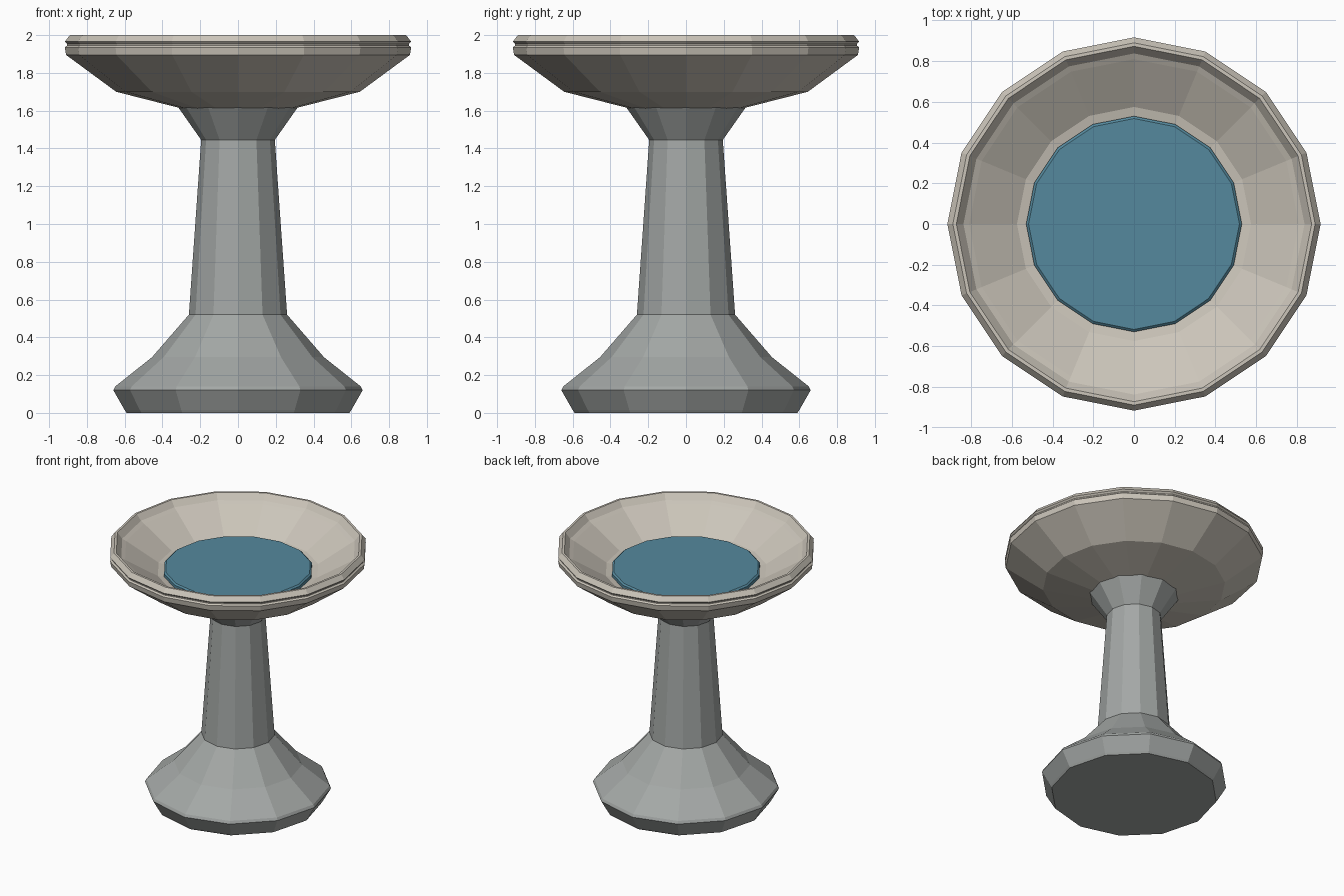
import bpy
import bmesh
from math import cos, sin, tau

cube = bpy.data.objects.get("Cube")
if cube:
    bpy.data.objects.remove(cube, do_unlink=True)


def make_material(name, color):
    mat = bpy.data.materials.new(name)
    mat.use_nodes = True
    mat.diffuse_color = (*color, 1)
    node = next(n for n in mat.node_tree.nodes if n.type == "BSDF_PRINCIPLED")
    node.inputs["Base Color"].default_value = (*color, 1)
    node.inputs["Roughness"].default_value = 0.8
    return mat


def lathe(name, profile, sides, mat):
    """Turn (radius, height) points around z, listed from bottom to top, and cap both ends."""
    bm = bmesh.new()
    rings = [[bm.verts.new((r * cos(tau * i / sides), r * sin(tau * i / sides), z))
              for i in range(sides)] for r, z in profile]
    for low, high in zip(rings, rings[1:]):
        for i in range(sides):
            j = (i + 1) % sides
            bm.faces.new((low[i], low[j], high[j], high[i]))
    bm.faces.new(rings[0][::-1])
    bm.faces.new(rings[-1])
    mesh = bpy.data.meshes.new(name)
    bm.to_mesh(mesh)
    bm.free()
    mesh.materials.append(mat)
    obj = bpy.data.objects.new(name, mesh)
    bpy.context.collection.objects.link(obj)
    return obj


light_stone = make_material("light stone", (0.60, 0.56, 0.49))
grey_stone = make_material("grey stone", (0.37, 0.39, 0.38))
water_blue = make_material("water blue", (0.09, 0.25, 0.34))

# Pedestal: chamfered foot, sloping skirt, tapered column and flared neck
lathe("pedestal", [(0.59, 0), (0.60, 0.015), (0.66, 0.12), (0.65, 0.14),
                   (0.455, 0.295), (0.26, 0.52), (0.195, 1.445), (0.318, 1.62)],
      12, grey_stone)

# Basin: underside, grooved rim, hollow inside and floor
underside = [(0.30, 1.612), (0.645, 1.70), (0.91, 1.895)]
rim = [(0.917, 1.935), (0.905, 1.945), (0.905, 1.953), (0.917, 1.965),
       (0.89, 2.0), (0.873, 2.0), (0.838, 1.955)]
inside = [(0.81, 1.94), (0.575, 1.795), (0.50, 1.78)]
lathe("basin", underside + rim + inside, 16, light_stone)

# Water: thin disc with a bevelled edge resting on the basin floor
lathe("water", [(0.53, 1.77), (0.53, 1.81), (0.518, 1.82)], 16, water_blue)
